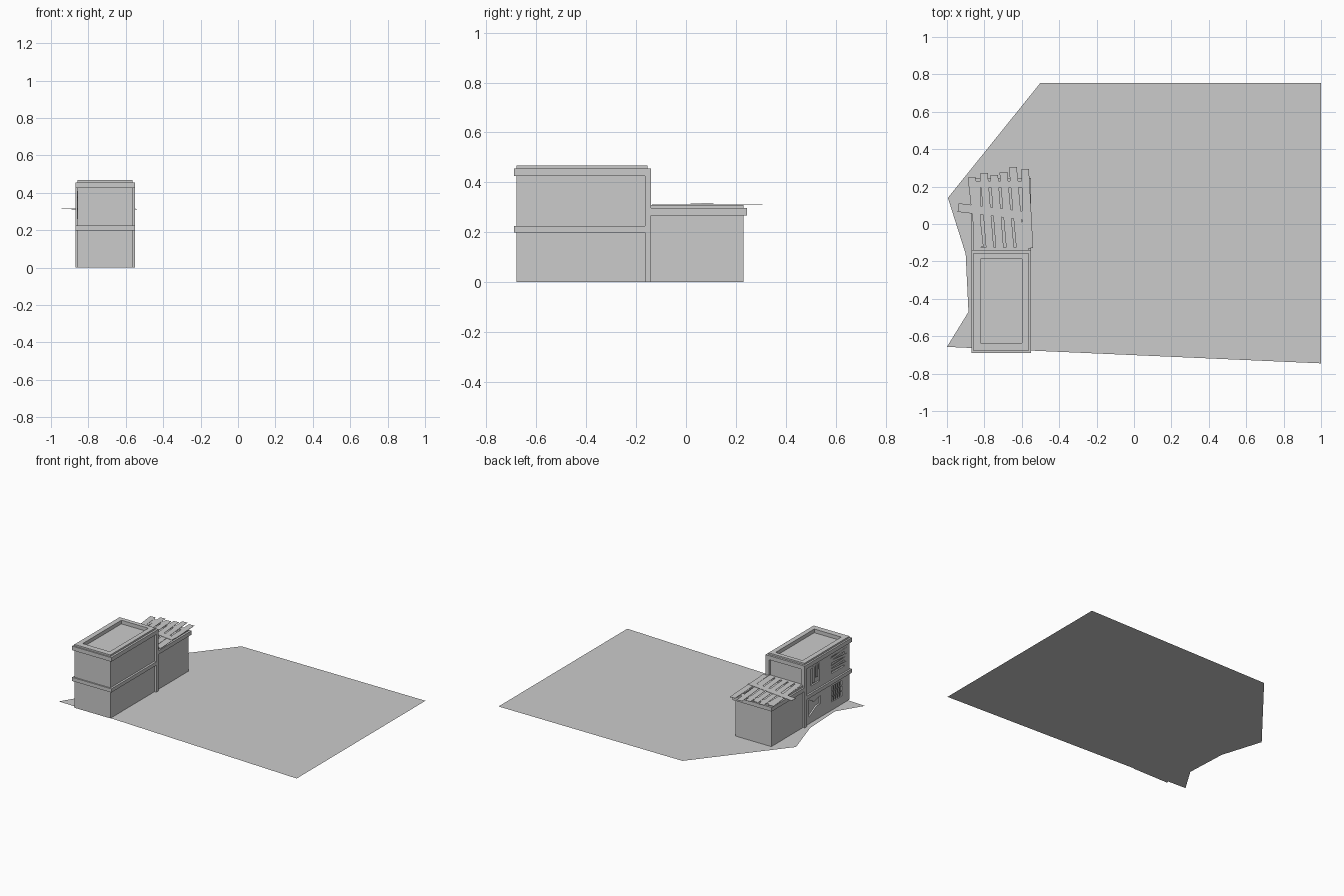
import bpy, bmesh
from mathutils import Vector

if "Cube" in bpy.data.objects:
    bpy.data.objects.remove(bpy.data.objects["Cube"])


def mesh_object(name, bm):
    me = bpy.data.meshes.new(name)
    bmesh.ops.recalc_face_normals(bm, faces=bm.faces)
    bm.to_mesh(me)
    bm.free()
    ob = bpy.data.objects.new(name, me)
    bpy.context.collection.objects.link(ob)
    return ob


def prism(name, pts, z0, z1):
    bm = bmesh.new()
    lo = [bm.verts.new((x, y, z0)) for x, y in pts]
    hi = [bm.verts.new((x, y, z1)) for x, y in pts]
    bm.faces.new(lo)
    bm.faces.new(hi)
    for i in range(len(pts)):
        j = (i + 1) % len(pts)
        bm.faces.new((lo[i], lo[j], hi[j], hi[i]))
    return mesh_object(name, bm)


def box(name, x0, x1, y0, y1, z0, z1):
    return prism(name, [(x0, y0), (x1, y0), (x1, y1), (x0, y1)], z0, z1)


def ring(name, outer, inner, z0, z1):
    # Rectangular frame; outer and inner are (x0, x1, y0, y1)
    bm = bmesh.new()
    loops = []
    for (x0, x1, y0, y1), z in ((outer, z0), (outer, z1), (inner, z1), (inner, z0)):
        loops.append([bm.verts.new((x, y, z)) for x, y in
                      ((x0, y0), (x1, y0), (x1, y1), (x0, y1))])
    for k in range(4):
        a, b = loops[k], loops[(k + 1) % 4]
        for i in range(4):
            j = (i + 1) % 4
            bm.faces.new((a[i], a[j], b[j], b[i]))
    return mesh_object(name, bm)


def side_prism(name, pts, x0, x1):
    # Outline in (y, z), extruded along x
    bm = bmesh.new()
    a = [bm.verts.new((x0, y, z)) for y, z in pts]
    b = [bm.verts.new((x1, y, z)) for y, z in pts]
    bm.faces.new(a)
    bm.faces.new(b)
    for i in range(len(pts)):
        j = (i + 1) % len(pts)
        bm.faces.new((a[i], a[j], b[j], b[i]))
    return mesh_object(name, bm)


def plank(name, p, q, w, z0, z1):
    p, q = Vector(p), Vector(q)
    d = (q - p).normalized()
    n = Vector((-d.y, d.x)) * w / 2
    return prism(name, [p + n, q + n, q - n, p - n], z0, z1)


XL, XR = -0.857, -0.565      # wall planes
OL, OR = -0.87, -0.55        # trim planes

# Flat plot of land
bm = bmesh.new()
plot = [(-1, -0.657), (1, -0.745), (1, 0.755), (-0.5, 0.755),
        (-0.995, 0.14), (-0.9, -0.16), (-0.885, -0.47)]
bm.faces.new([bm.verts.new((x, y, 0)) for x, y in plot])
mesh_object("ground_plot", bm)

# Two-storey block
tall = box("tall_block", XL, XR, -0.68, -0.155, 0, 0.44)
ring("tall_parapet", (XL, XR, -0.68, -0.155), (-0.82, -0.6, -0.637, -0.187), 0.43, 0.467)
ring("tall_cornice", (OL, OR, -0.69, -0.14), (-0.83, -0.59, -0.66, -0.18), 0.425, 0.455)
box("floor_band", OL, OR, -0.69, -0.165, 0.198, 0.225)
for side, x0, x1 in (("left", OL, -0.84), ("right", -0.58, OR)):
    box("corner_pilaster_" + side, x0, x1, -0.165, -0.14, 0, 0.426)

# Single-storey block
box("low_block", XL, XR, -0.155, 0.23, 0, 0.285)
ring("low_parapet", (XL, XR, -0.15, 0.23), (-0.82, -0.6, -0.125, 0.195), 0.28, 0.31)
ring("low_cornice", (OL, OR, -0.141, 0.245), (-0.83, -0.59, -0.13, 0.2), 0.268, 0.297)

# Recessed openings on the left wall
openings = {
    "broken_window": [(-0.35, 0.27), (-0.35, 0.395), (-0.23, 0.395), (-0.23, 0.27)],
    "boarded_window": [(-0.62, 0.27), (-0.62, 0.395), (-0.47, 0.395), (-0.47, 0.27)],
    "barred_window": [(-0.59, 0.06), (-0.59, 0.175), (-0.47, 0.175), (-0.47, 0.06)],
    "broken_opening": [(-0.34, 0.10), (-0.30, 0.10), (-0.21, 0.05), (-0.21, 0.175),
                       (-0.27, 0.14), (-0.34, 0.16)],
}
for name, pts in openings.items():
    cut = side_prism(name + "_cutter", pts, XL - 0.02, XL + 0.012)
    cut.hide_render = True
    cut.hide_set(True)
    mod = tall.modifiers.new(name, 'BOOLEAN')
    mod.object = cut
    mod.operation = 'DIFFERENCE'
    mod.solver = 'EXACT'

# Bars and boards across the openings
for i in range(4):
    y = -0.566 + i * 0.024
    box(f"window_bar_{i}", XL, XL + 0.004, y - 0.003, y + 0.003, 0.06, 0.175)
for i in range(2):
    z = 0.098 + i * 0.039
    box(f"window_crossbar_{i}", XL, XL + 0.004, -0.59, -0.47, z - 0.003, z + 0.003)
for i, tilt in enumerate((0.006, -0.004, 0.008, -0.006)):
    z = 0.285 + i * 0.03
    side_prism(f"window_board_{i}", [(-0.64, z - tilt), (-0.45, z + tilt),
               (-0.45, z + tilt + 0.02), (-0.64, z - tilt + 0.02)], XL - 0.003, XL - 0.001)
for i, low in enumerate((0.26, 0.31, 0.28)):
    y = -0.335 + i * 0.037
    side_prism(f"upright_board_{i}", [(y - 0.013, low), (y + 0.013, low + 0.005),
               (y + 0.015, 0.405), (y - 0.011, 0.41)], XL - 0.003, XL - 0.001)

# Loose roof planks: back end and front end of each
planks = [((-0.868, 0.25), (-0.825, -0.125)), ((-0.803, 0.272), (-0.77, -0.135)),
          ((-0.748, 0.26), (-0.718, -0.13)), ((-0.698, 0.277), (-0.662, -0.13)),
          ((-0.648, 0.304), (-0.608, -0.135)), ((-0.583, 0.293), (-0.56, -0.13))]
for i, (p, q) in enumerate(planks):
    plank(f"roof_plank_{i}", p, q, 0.042, 0.3105, 0.3125)
plank("roof_cross_plank", (-0.94, 0.088), (-0.55, 0.04), 0.046, 0.313, 0.315)
